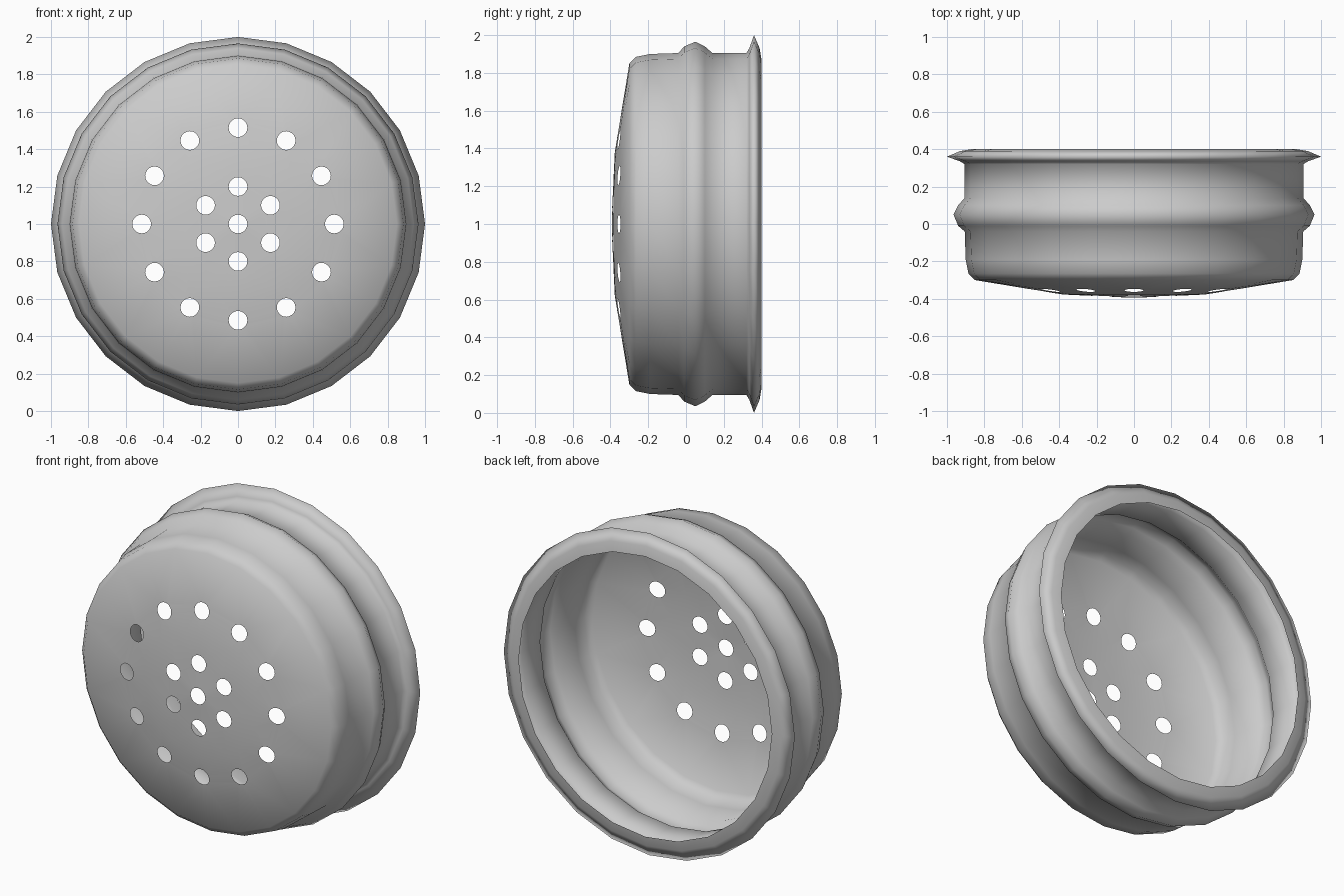
import bpy, bmesh
from math import sin, cos, pi, hypot
from mathutils import Vector
from mathutils.geometry import delaunay_2d_cdt

if "Cube" in bpy.data.objects:
    bpy.data.objects.remove(bpy.data.objects["Cube"])

SIDES = 24
HOLE_R = 0.05


def ring(cx, cz, r, n):
    return [Vector((cx + r * sin(2 * pi * i / n), cz + r * cos(2 * pi * i / n)))
            for i in range(n)]


def dome_y(r):
    # shallow cone steps of the perforated face
    if r < 0.38:
        return -0.395 + 0.018 * r / 0.38
    return -0.377 + 0.077 * (r - 0.38) / 0.47


# Hole layout: centre, ring of six, ring of twelve
holes = [Vector((0, 0))] + ring(0, 0, 0.2, 6) + ring(0, 0, 0.515, 12)

# Perforated front face as a constrained triangulation
pts, edges = [], []
loops = [ring(0, 0, 0.85, SIDES), ring(0, 0, 0.38, SIDES)]
loops += [ring(h.x, h.y, HOLE_R, 20) for h in holes]
for loop in loops:
    s, n = len(pts), len(loop)
    pts += loop
    edges += [(s + i, s + (i + 1) % n) for i in range(n)]
v2, _, tris, *_ = delaunay_2d_cdt(pts, edges, [], 0, 1e-5)

bm = bmesh.new()
verts = [bm.verts.new((p.x, dome_y(hypot(p.x, p.y)), p.y + 1)) for p in v2]
for t in tris:
    c = sum((v2[i] for i in t), Vector((0, 0))) / 3
    if all((c - h).length > HOLE_R for h in holes):
        bm.faces.new([verts[i] for i in t])
bmesh.ops.delete(bm, geom=[v for v in bm.verts if not v.link_faces], context='VERTS')

# Lathed wall: rounded shoulder, raised bead, folded rim (radius, y)
profile = [(0.85, -0.30), (0.885, -0.265), (0.90, -0.19), (0.905, -0.04),
           (0.94, -0.01), (0.965, 0.05), (0.94, 0.10), (0.905, 0.14),
           (0.905, 0.32), (0.93, 0.335), (1.0, 0.36), (0.93, 0.39),
           (0.87, 0.40)]
rows = [[bm.verts.new((p.x, y, p.y + 1)) for p in ring(0, 0, r, SIDES)]
        for r, y in profile]
for a, b in zip(rows, rows[1:]):
    for i in range(SIDES):
        j = (i + 1) % SIDES
        bm.faces.new((a[i], a[j], b[j], b[i]))

bmesh.ops.remove_doubles(bm, verts=bm.verts, dist=1e-4)
bmesh.ops.recalc_face_normals(bm, faces=bm.faces)
# make sure the front face points to -y
front = min(bm.faces, key=lambda f: f.calc_center_median().y)
if front.normal.y > 0:
    bmesh.ops.reverse_faces(bm, faces=bm.faces)
for f in bm.faces:
    f.smooth = True

mesh = bpy.data.meshes.new("perforated_cap")
bm.to_mesh(mesh)
bm.free()
cap = bpy.data.objects.new("perforated_cap", mesh)
bpy.context.collection.objects.link(cap)
